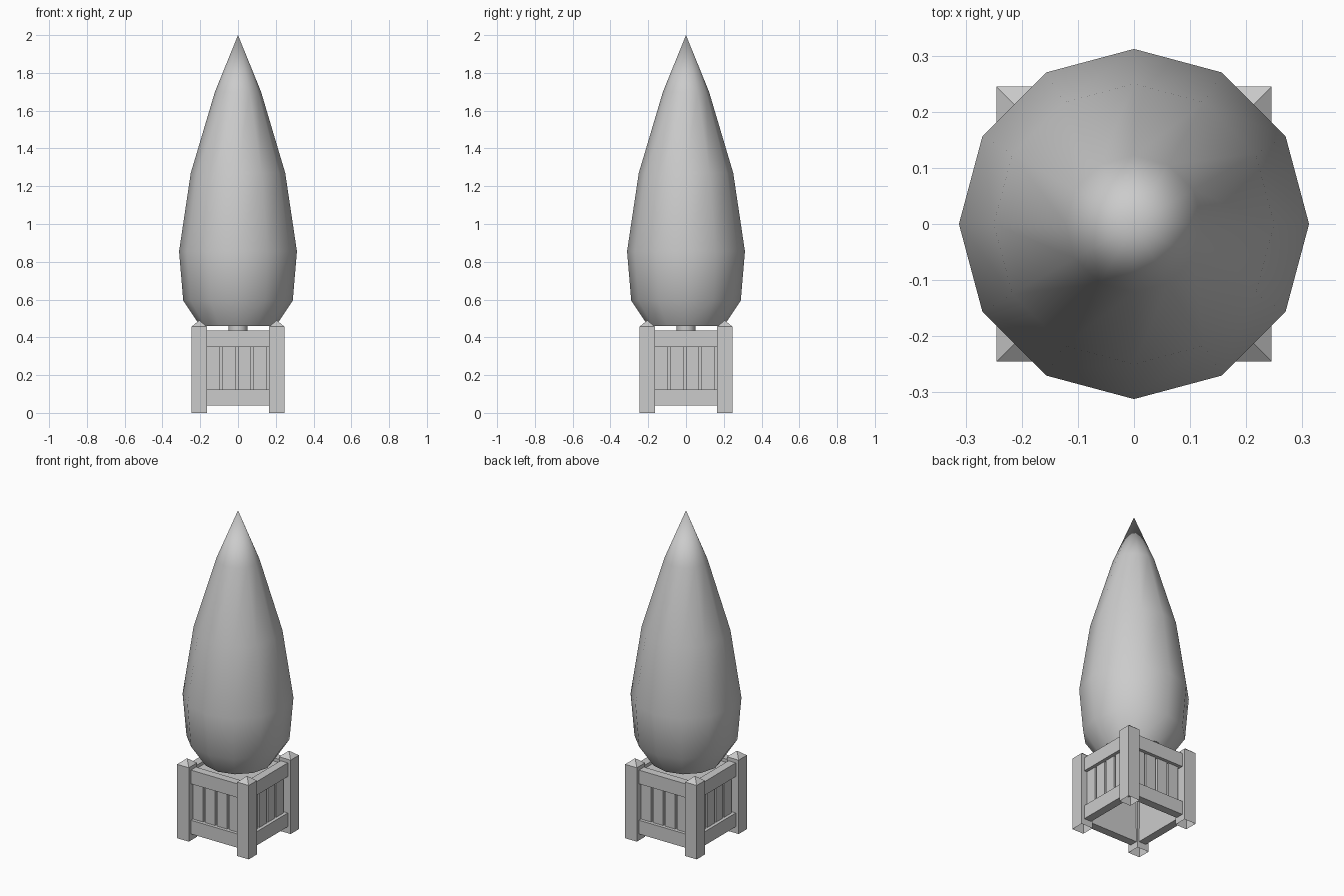
import bpy, bmesh, math
from mathutils import Matrix, Vector

cube = bpy.data.objects.get("Cube")
if cube:
    bpy.data.objects.remove(cube, do_unlink=True)

grey = bpy.data.materials.new("plain grey")
grey.use_nodes = True
tone = (0.6, 0.6, 0.6, 1)
grey.diffuse_color = tone
grey.node_tree.nodes["Principled BSDF"].inputs["Base Color"].default_value = tone


def finish(name, bm):
    bmesh.ops.recalc_face_normals(bm, faces=bm.faces)
    mesh = bpy.data.meshes.new(name)
    bm.to_mesh(mesh)
    bm.free()
    mesh.materials.append(grey)
    obj = bpy.data.objects.new(name, mesh)
    bpy.context.collection.objects.link(obj)
    return obj


def add_box(bm, low, high):
    low, high = Vector(low), Vector(high)
    place = Matrix.Translation((low + high) / 2) @ Matrix.Diagonal((*(high - low), 1))
    bmesh.ops.create_cube(bm, size=1, matrix=place)


def lathe(name, profile, sides):
    """Stack rings of (radius, height); a zero radius closes to a point."""
    bm = bmesh.new()
    rings = []
    for radius, z in profile:
        count = sides if radius else 1
        rings.append([bm.verts.new((radius * math.cos(math.tau * i / sides),
                                    radius * math.sin(math.tau * i / sides), z))
                      for i in range(count)])
    for a, b in zip(rings, rings[1:]):
        for i in range(sides):
            j = (i + 1) % sides
            bm.faces.new([a[i], a[j], b[j], b[i]] if len(b) > 1 else [a[i], a[j], b[0]])
    bm.faces.new(rings[0])
    obj = finish(name, bm)
    bpy.ops.object.select_all(action="DESELECT")
    obj.select_set(True)
    bpy.context.view_layer.objects.active = obj
    bpy.ops.object.shade_smooth_by_angle(angle=math.radians(40))
    return obj


# Clipped conical tree and its trunk
lathe("foliage", [(0.2, 0.46), (0.29, 0.595), (0.312, 0.855),
                  (0.25, 1.27), (0.122, 1.7), (0, 2)], 12)
lathe("trunk", [(0.05, 0.38), (0.05, 0.5)], 12)

# Corner posts, open underneath, with pyramid caps
OUT, IN, SHOULDER = 0.245, 0.165, 0.457
mid = (OUT + IN) / 2
for side_x, x in (("right", -mid), ("left", mid)):
    for side_y, y in (("front", -mid), ("back", mid)):
        bm = bmesh.new()
        add_box(bm, (x - 0.04, y - 0.04, 0), (x + 0.04, y + 0.04, SHOULDER))
        bm.faces.ensure_lookup_table()
        top = max(bm.faces, key=lambda f: f.calc_center_median().z)
        bottom = min(bm.faces, key=lambda f: f.calc_center_median().z)
        tip = bmesh.ops.poke(bm, faces=[top])["verts"][0]
        tip.co.z = 0.49
        bmesh.ops.delete(bm, geom=[bottom], context="FACES_ONLY")
        finish(f"{side_y}_{side_x}_post", bm)

# Four identical sides: two rails, four slats and a backing board
for turn, side in enumerate(("front", "left", "back", "right")):
    spin = Matrix.Rotation(turn * math.pi / 2, 4, "Z")
    rails, slats, board = bmesh.new(), bmesh.new(), bmesh.new()
    for z in (0.04, 0.35):
        add_box(rails, (-IN, -0.225, z), (IN, -0.175, z + 0.085))
    for i in range(4):
        x = -IN + i * 0.082
        add_box(slats, (x, -0.205, 0.12), (x + 0.07, -0.185, 0.355))
    add_box(board, (-0.185, -0.185, 0.05), (0.185, -0.178, 0.425))
    for part, bm in (("rails", rails), ("slats", slats), ("backing", board)):
        bm.transform(spin)
        finish(f"{side}_{part}", bm)

# Soil filling the top of the planter
bm = bmesh.new()
add_box(bm, (-0.178, -0.178, 0.39), (0.178, 0.178, 0.415))
finish("soil", bm)
